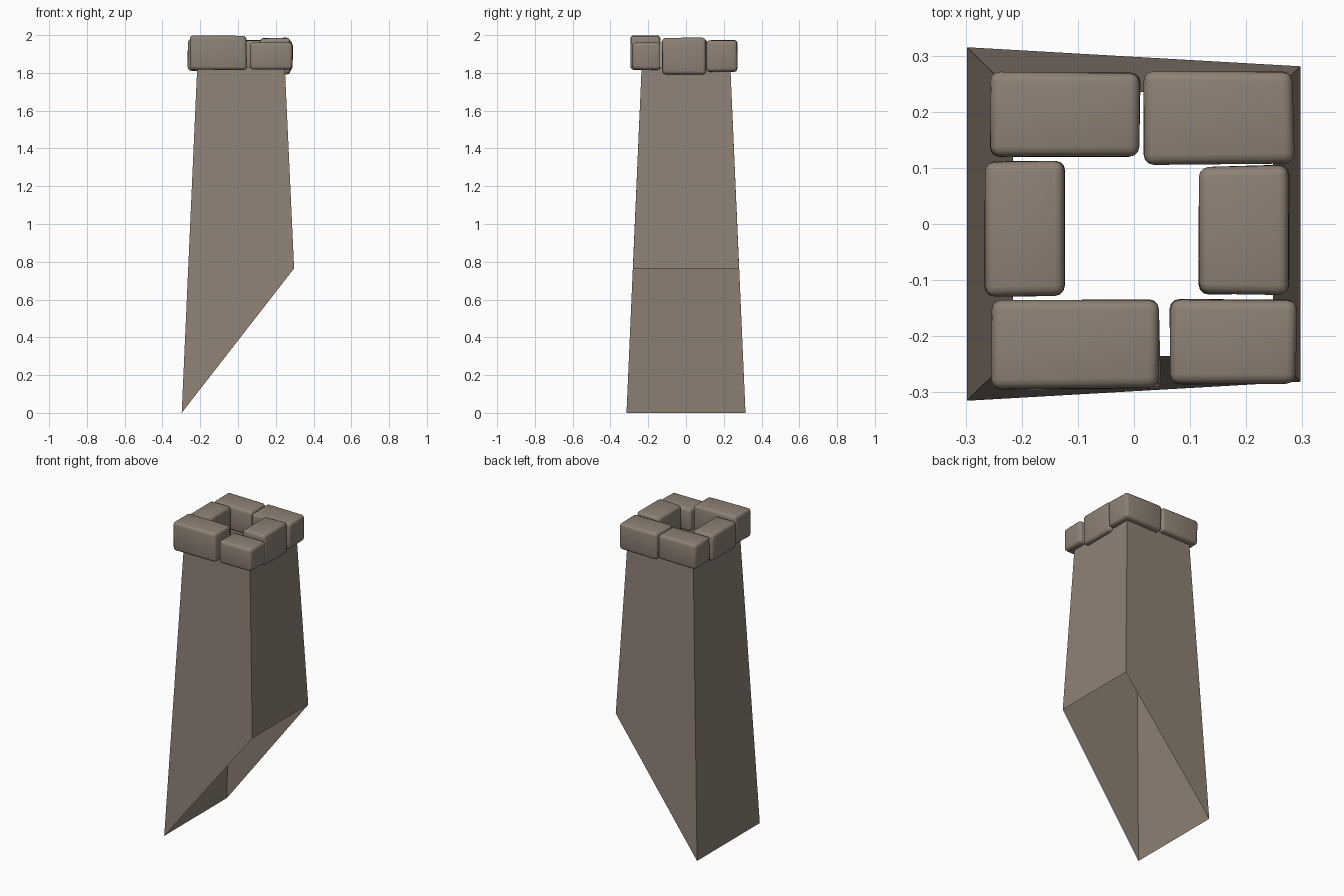
import bpy, bmesh, random
from mathutils import Vector

if "Cube" in bpy.data.objects:
    bpy.data.objects.remove(bpy.data.objects["Cube"])

random.seed(4)
stone = bpy.data.materials.new("warm_grey_stone")
stone.diffuse_color = (0.27, 0.22, 0.175, 1)
stone.use_nodes = True
stone.node_tree.nodes["Principled BSDF"].inputs["Base Color"].default_value = stone.diffuse_color


def make_object(name, bm):
    mesh = bpy.data.meshes.new(name)
    bm.to_mesh(mesh)
    bm.free()
    mesh.materials.append(stone)
    ob = bpy.data.objects.new(name, mesh)
    bpy.context.collection.objects.link(ob)
    return ob


# Chimney shaft: open tapered tube whose foot is cut along the roof slope
bm = bmesh.new()
foot = [(-.298, -.315, 0), (.297, -.281, .765), (.297, .281, .765), (-.298, .315, 0)]
head = [(-.216, -.235, 1.83), (.248, -.235, 1.83), (.248, .235, 1.83), (-.216, .235, 1.83)]
lo = [bm.verts.new(p) for p in foot]
hi = [bm.verts.new(p) for p in head]
for i in range(4):
    j = (i + 1) % 4
    bm.faces.new((lo[i], lo[j], hi[j], hi[i]))
make_object("chimney_shaft", bm)


# Rim stones: slightly uneven boxes with worn, rounded edges
def rim_stone(name, x0, x1, y0, y1, z0, z1):
    bm = bmesh.new()
    bmesh.ops.create_cube(bm, size=1)
    c = Vector(((x0 + x1) / 2, (y0 + y1) / 2, (z0 + z1) / 2))
    d = Vector((x1 - x0, y1 - y0, z1 - z0))
    for v in bm.verts:
        jitter = [1 - random.uniform(0, .05) for _ in range(3)]
        v.co = Vector(c[k] + v.co[k] * d[k] * jitter[k] for k in range(3))
    bmesh.ops.bevel(bm, geom=bm.edges[:], offset=.018, segments=3,
                    profile=.5, affect='EDGES')
    for f in bm.faces:
        f.smooth = True
    make_object(name, bm)


rim_stone("rim_stone_front_left", -.256, .05, -.295, -.133, 1.815, 2.0)
rim_stone("rim_stone_front_right", .06, .293, -.287, -.133, 1.815, 1.962)
rim_stone("rim_stone_left", -.267, -.122, -.133, .114, 1.81, 1.98)
rim_stone("rim_stone_right", .114, .279, -.129, .107, 1.79, 1.987)
rim_stone("rim_stone_back_left", -.258, .013, .119, .272, 1.815, 1.975)
rim_stone("rim_stone_back_right", .015, .287, .104, .274, 1.805, 1.975)
